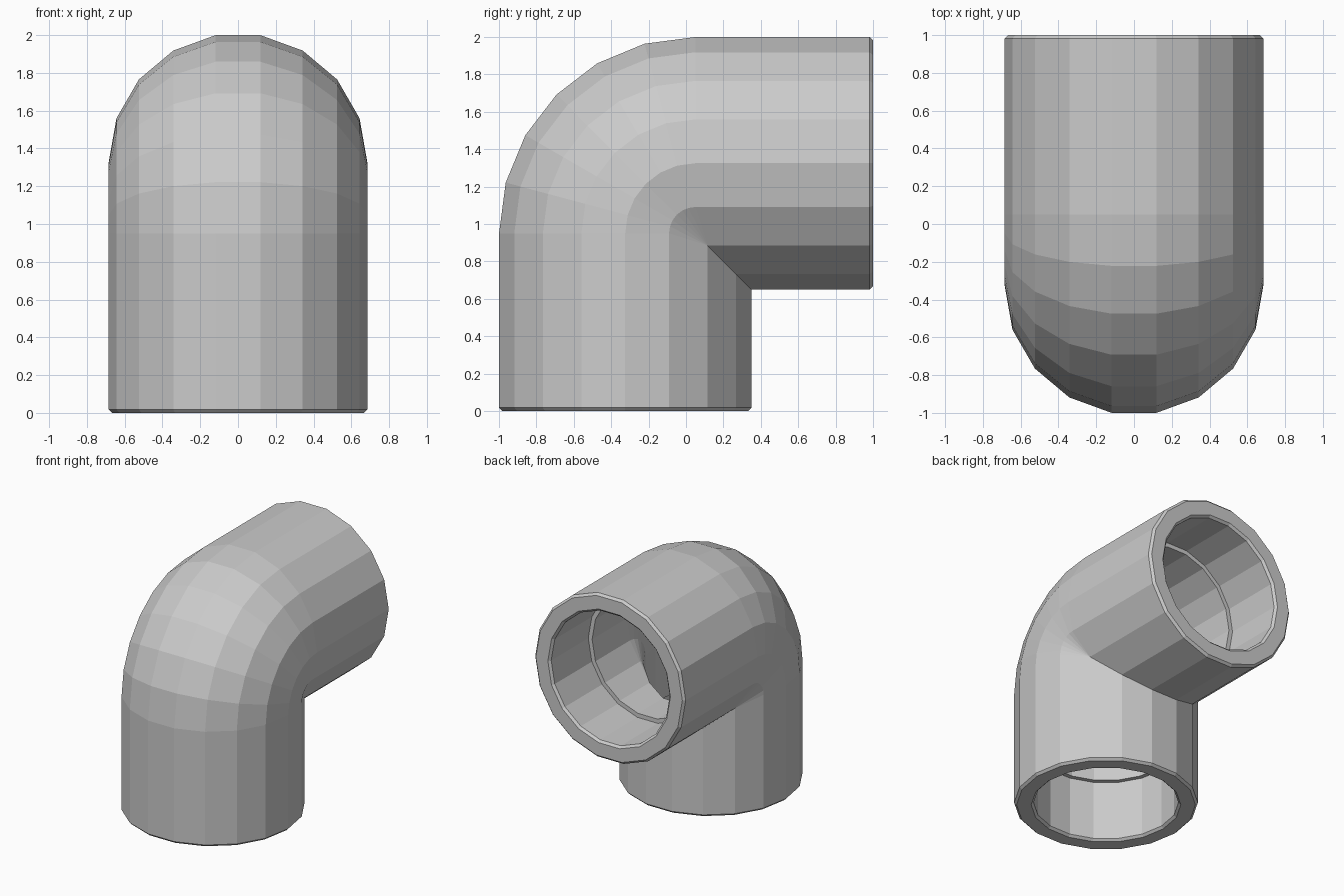
import bpy, bmesh
from math import sin, cos, radians

if "Cube" in bpy.data.objects:
    bpy.data.objects.remove(bpy.data.objects["Cube"])

SIDES = 18
BEND_Y, BEND_Z, BEND_R = 0.05, 0.95, 0.375   # pivot and centreline radius of the bend
R_OUT, R_SOCKET, R_BORE = 0.685, 0.54, 0.505
STOP = 0.5                                   # socket depth
CH = 0.018                                   # rim chamfer

bm = bmesh.new()


def ring(r, kind, value=0.0):
    """One cross-section; the inside of the bend is mitred where it passes the pivot."""
    verts = []
    for i in range(SIDES):
        a = radians(10 + 20 * i)
        x, rho = r * sin(a), BEND_R + r * cos(a)
        if kind == 'down':
            y, z = BEND_Y - rho, value
        elif kind == 'back':
            y, z = 1 - value, BEND_Z + rho
        elif rho > 0:
            y, z = BEND_Y - rho * cos(value), BEND_Z + rho * sin(value)
        else:
            y, z = BEND_Y - rho, BEND_Z + rho
        verts.append(bm.verts.new((x, y, z)))
    return verts


def bend(r):
    return [ring(r, 'bend', radians(15 * i)) for i in range(7)]


def leg_end(kind):
    # from the outer wall over the chamfered rim, down the socket to the stop
    profile = [(R_OUT, CH), (R_OUT - CH, 0), (R_SOCKET + CH, 0), (R_SOCKET, CH),
               (R_SOCKET, STOP), (R_BORE, STOP)]
    return [ring(r, kind, d) for r, d in profile]


# closed loop of sections: outer skin, back rim, bore, lower rim
rings = bend(R_OUT) + leg_end('back') + bend(R_BORE)[::-1] + leg_end('down')[::-1]
for a, b in zip(rings, rings[1:] + rings[:1]):
    for i in range(SIDES):
        j = (i + 1) % SIDES
        bm.faces.new((a[i], a[j], b[j], b[i]))

bmesh.ops.remove_doubles(bm, verts=bm.verts, dist=0.0005)
bmesh.ops.recalc_face_normals(bm, faces=bm.faces)
mesh = bpy.data.meshes.new("pipe_elbow")
bm.to_mesh(mesh)
bm.free()
obj = bpy.data.objects.new("pipe_elbow", mesh)
bpy.context.collection.objects.link(obj)
